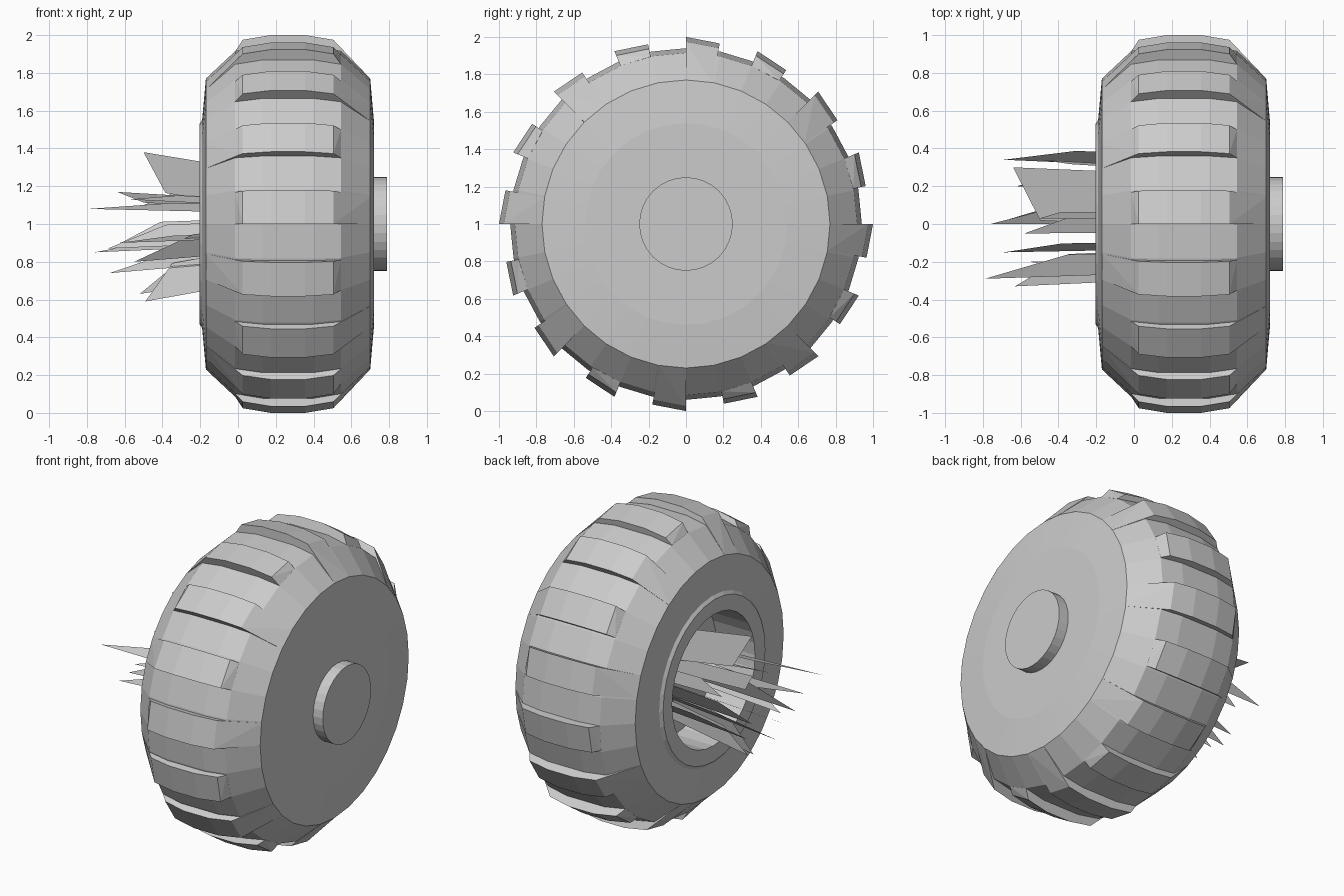
import bpy, bmesh
from math import sin, cos, pi, radians
from mathutils import Vector, Matrix

cube = bpy.data.objects.get("Cube")
if cube:
    bpy.data.objects.remove(cube)

SEGMENTS = 32
STEP = 2 * pi / SEGMENTS
MID = 0.265  # middle of the tyre along the axle


def polar(x, r, angle):
    """Point at radius r around the axle, angle measured from the top."""
    return Vector((x, r * sin(angle), 1 + r * cos(angle)))


def finish(name, bm):
    mesh = bpy.data.meshes.new(name)
    bm.to_mesh(mesh)
    bm.free()
    obj = bpy.data.objects.new(name, mesh)
    bpy.context.collection.objects.link(obj)
    return obj


def lathe(name, profile):
    bm = bmesh.new()
    verts = [bm.verts.new(polar(x, r, 0)) for x, r in profile]
    edges = [bm.edges.new(pair) for pair in zip(verts, verts[1:])]
    bmesh.ops.spin(bm, geom=verts + edges, cent=(0, 0, 1), axis=(1, 0, 0),
                   angle=2 * pi, steps=SEGMENTS, use_merge=True)
    bmesh.ops.remove_doubles(bm, verts=bm.verts, dist=0.0005)
    bmesh.ops.recalc_face_normals(bm, faces=bm.faces)
    return finish(name, bm)


# Tyre body with a closed outer face and an open socket on the inner face
lathe("tyre", [
    (0.08, 0), (0.08, 0.43), (-0.2, 0.43), (-0.205, 0.53), (-0.19, 0.55),
    (-0.17, 0.77), (-0.015, 0.915), (0.13, 0.94), (0.4, 0.94),
    (0.545, 0.915), (0.7, 0.77), (0.72, 0.54), (0.72, 0)])

# Hub cap on the outer face
lathe("hub_cap", [(0.71, 0), (0.71, 0.25), (0.79, 0.25), (0.79, 0)])


# Tread blocks: high leading edge, shoulders reaching alternate sides
def tread(index):
    start = index * 2 * STEP
    end = start + STEP * 0.94
    side = 1 if index % 2 == 0 else -1
    bm = bmesh.new()
    for angle, lift in ((start, 0), (end, -0.018)):
        for s in (-1, 1):
            for half, r in ((0.09, 1.0), (0.24, 0.975)):
                bm.verts.new(polar(MID + s * half, r + lift, angle))
            for half, r in ((0.28, 0.915), (0.24, 0.88)):
                bm.verts.new(polar(MID + s * half, r, angle))
        bm.verts.new(polar(MID + side * 0.435, 0.77, angle))
    hull = bmesh.ops.convex_hull(bm, input=bm.verts)
    loose = [v for v in hull["geom_interior"] if isinstance(v, bmesh.types.BMVert)]
    bmesh.ops.delete(bm, geom=loose, context="VERTS")
    bmesh.ops.dissolve_limit(bm, angle_limit=radians(1), verts=bm.verts, edges=bm.edges)
    finish(f"tread_block_{index + 1}", bm)


for i in range(SEGMENTS // 2):
    tread(i)


# Torn shards in the socket: tip x, y, height from axle, width, twist, blunt end
SHARDS = [
    (-0.5, 0.03, 0.38, 0.2, -80, 0.8),
    (-0.64, 0.3, 0.17, 0.28, 190, 0.8),
    (-0.79, -0.29, 0.08, 0.12, 20, 0.5),
    (-0.69, 0.34, -0.13, 0.1, 50, 0.5),
    (-0.76, 0, -0.15, 0.1, 30, 0.6),
    (-0.69, -0.15, -0.13, 0.12, 70, 0.6),
    (-0.63, -0.33, -0.1, 0.16, 10, 0.6),
    (-0.68, 0.02, -0.26, 0.12, 40, 0.6),
    (-0.52, 0.1, -0.37, 0.12, 90, 0.7),
    (-0.49, 0, -0.41, 0.18, 80, 0.75),
    (-0.58, -0.05, 0.13, 0.1, 20, 0.6),
    (-0.62, 0.2, -0.1, 0.12, 60, 0.7),
    (-0.55, -0.2, -0.2, 0.14, 120, 0.5),
    (-0.5, 0.34, 0.1, 0.08, 100, 0.7),
]
bm = bmesh.new()
for x, y, h, width, twist, blunt in SHARDS:
    t = radians(twist)
    tip = Vector((x, y, 1 + h))
    root = Vector((0.08, y * 0.9, 1 + h * 0.75))
    other = root + width * Vector((0, cos(t), sin(t)))
    corner = other + (tip - root) * blunt
    bm.faces.new([bm.verts.new(p) for p in (root, tip, corner, other)])
finish("socket_shards", bm)
